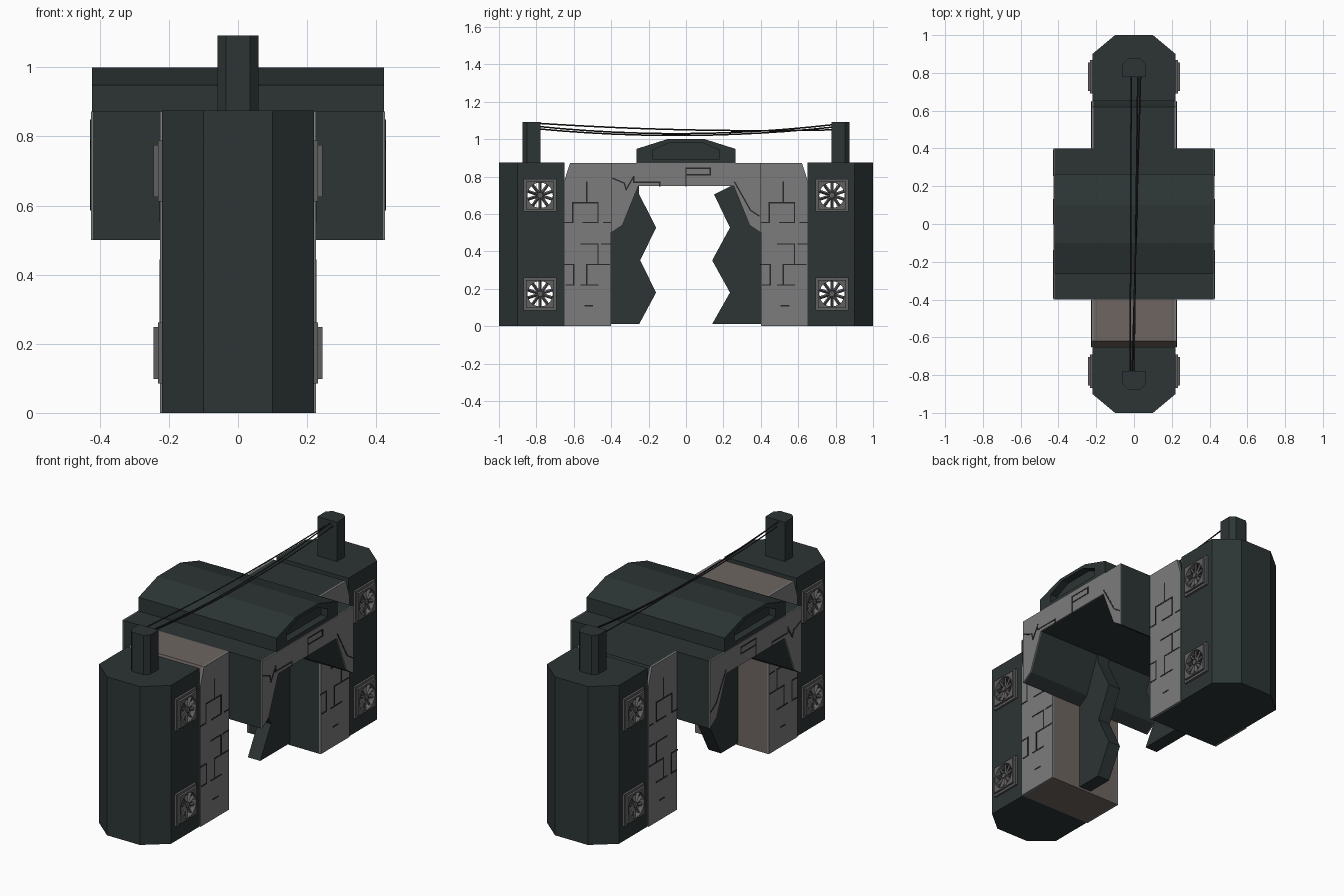
import bpy, bmesh, math
from mathutils import Matrix, Vector

if "Cube" in bpy.data.objects:
    bpy.data.objects.remove(bpy.data.objects["Cube"])


def material(name, rgb):
    m = bpy.data.materials.new(name)
    m.diffuse_color = (*rgb, 1)
    m.use_nodes = True
    m.node_tree.nodes["Principled BSDF"].inputs["Base Color"].default_value = m.diffuse_color
    return m


DARK = material("dark_metal", (0.026, 0.035, 0.035))
GREY = material("panel_grey", (0.2, 0.2, 0.2))
BROWN = material("brown_grey", (0.155, 0.13, 0.12))
FRAME = material("frame_grey", (0.12, 0.115, 0.115))
LINE = material("groove_black", (0.02, 0.02, 0.02))


def finish(name, bm, mat):
    bmesh.ops.recalc_face_normals(bm, faces=bm.faces)
    me = bpy.data.meshes.new(name)
    bm.to_mesh(me)
    bm.free()
    ob = bpy.data.objects.new(name, me)
    bpy.context.collection.objects.link(ob)
    if mat:
        me.materials.append(mat)
    return ob


def prism(name, pts, axis, lo, hi, mat):
    """Extrude a (y, z) outline along x, or an (x, y) outline along z."""
    bm = bmesh.new()
    place = (lambda a, b: (lo, a, b)) if axis == "x" else (lambda a, b: (a, b, lo))
    face = bm.faces.new([bm.verts.new(place(a, b)) for a, b in pts])
    ext = bmesh.ops.extrude_face_region(bm, geom=[face])
    step = Vector((hi - lo, 0, 0)) if axis == "x" else Vector((0, 0, hi - lo))
    bmesh.ops.translate(bm, vec=step, verts=[v for v in ext["geom"] if isinstance(v, bmesh.types.BMVert)])
    return finish(name, bm, mat)


def square(cy, cz, r):
    return [(cy - r, cz - r), (cy + r, cz - r), (cy + r, cz + r), (cy - r, cz + r)]


def circle(cy, cz, r, n=20):
    return [(cy + r * math.cos(i * math.tau / n), cz + r * math.sin(i * math.tau / n)) for i in range(n)]


def cut(ob, cutter):
    mod = ob.modifiers.new("cut", "BOOLEAN")
    mod.operation, mod.solver, mod.object = "DIFFERENCE", "EXACT", cutter
    bpy.context.view_layer.objects.active = ob
    bpy.ops.object.modifier_apply(modifier=mod.name)


def grooves(name, paths, x, width=0.007):
    """Thin dark panel lines on a side face, one strip per path segment."""
    bm = bmesh.new()
    for path in paths:
        for (y0, z0), (y1, z1) in zip(path, path[1:]):
            length = math.hypot(y1 - y0, z1 - z0) + width
            m = (Matrix.Translation((x, (y0 + y1) / 2, (z0 + z1) / 2))
                 @ Matrix.Rotation(math.atan2(z1 - z0, y1 - y0), 4, "X")
                 @ Matrix.Diagonal((0.003, length, width, 1)))
            bmesh.ops.create_cube(bm, size=1, matrix=m)
    return finish(name, bm, LINE)


# Panel lines, relative to the low-y edge of each wall and to the arch centre
WALL_LINES = [
    [(.12, .77), (.12, .66), (.045, .66), (.045, .555), (0, .555)],
    [(.12, .66), (.18, .66), (.18, .555), (.1, .555)],
    [(.21, .555), (.245, .555)],
    [(.09, .44), (.18, .44), (.18, .33), (.12, .33), (.12, .22)],
    [(.2, .44), (.245, .44)],
    [(0, .33), (.05, .33), (.05, .22), (.01, .22)],
    [(.18, .33), (.24, .33)], [(.09, .22), (.18, .22)], [(.11, .11), (.15, .11)],
]
ARCH_LINES = [
    [(-.39, .79), (-.33, .765), (-.32, .73), (-.28, .8), (-.28, .77), (-.14, .77), (-.14, .75)],
    [(0, .75), (0, .845), (.13, .845), (.13, .81), (0, .81)],
    [(.26, .77), (.345, .62), (.39, .59)],
]

# Central bridge with an arched underside
arch = [(-.4, .5), (-.34, .54), (-.255, .75), (.255, .75), (.34, .54), (.4, .5), (.4, .872), (-.4, .872)]
prism("bridge_body", arch, "x", -.42, .42, DARK)

# Bridge roof with a recessed vent in each end
roof = prism("bridge_roof", [(-.265, .87), (.265, .87), (.265, .948), (.1, 1.0), (-.1, 1.0), (-.265, .948)],
             "x", -.422, .422, DARK)
vent = [(-.18, .895), (.18, .895), (.18, .94), (.085, .982), (-.085, .982), (-.18, .94)]
for sx in (-1, 1):
    tool = prism("vent_cutter", vent, "x", sx * .38, sx * .5, None)
    cut(roof, tool)
    bpy.data.objects.remove(tool)
    prism("bridge_side_panel", arch, "x", sx * .42, sx * .426, GREY)
    grooves("bridge_panel_lines", ARCH_LINES, sx * .426)

for s in (-1, 1):
    # Inner wall with grey side panels
    wall = [(s * .4, 0), (s * .65, 0), (s * .65, .78), (s * .62, .872), (s * .4, .872)]
    prism("inner_wall", wall, "x", -.215, .215, BROWN if s < 0 else DARK)
    edge = -.65 if s < 0 else .4
    for sx in (-1, 1):
        prism("wall_side_panel", wall, "x", sx * .215, sx * .226, GREY)
        grooves("wall_panel_lines", [[(edge + y, z) for y, z in p] for p in WALL_LINES], sx * .226)

    # Outer tower with a chamfered end
    tower = prism("tower", [(-.22, s * .65), (.22, s * .65), (.22, s * .9), (.1, s), (-.1, s), (-.22, s * .9)],
                  "z", 0, .875, DARK)

    # Cable post on top of the tower
    prism("cable_post", [(-.06, s * .778), (.06, s * .778), (.06, s * .85), (.035, s * .875),
                         (-.035, s * .875), (-.06, s * .85)], "z", .87, 1.092, DARK)

    # Ventilation shafts running through the tower, with a fan at each mouth
    for z in (.173, .70):
        y = s * .78
        shaft = prism("shaft_cutter", circle(y, z, .068), "x", -.4, .4, None)
        cut(tower, shaft)
        for sx in (-1, 1):
            for name, r, a, b in (("fan_base", .088, .219, .232), ("fan_frame", .075, .232, .244)):
                cut(prism(name, square(y, z, r), "x", sx * a, sx * b, FRAME), shaft)
            bm = bmesh.new()
            for i in range(10):
                m = (Matrix.Translation((sx * .228, y, z)) @ Matrix.Rotation(i * math.tau / 10, 4, "X")
                     @ Matrix.Translation((0, 0, .041)) @ Matrix.Rotation(math.radians(35), 4, "Z")
                     @ Matrix.Diagonal((.016, .009, .058, 1)))
                bmesh.ops.create_cube(bm, size=1, matrix=m)
            finish("fan_blades", bm, FRAME)
            prism("fan_hub", circle(y, z, .015, 10), "x", sx * .216, sx * .242, FRAME)
        bpy.data.objects.remove(shaft)

# Interlocking zigzag doors
TOOTH_Z = (.012, .18, .352, .527, .705, .79)
for s, ys in ((-1, (-.25, -.16, -.245, -.16, -.25, -.25)), (1, (.14, .235, .14, .235, .15, .15))):
    # trimmed at the top so the plate ends below the bridge roof
    pts = [(s * .41, .012)] + list(zip(ys, TOOTH_Z))[:-1] + [(s * .25, .755), (s * .41, .755)]
    prism("zigzag_door", pts, "x", -.038, .038, DARK)

# Sagging cables between the posts
for x0, z0, x1, z1, mid in ((-.02, 1.085, -.015, 1.05, 1.05), (.0, 1.068, .02, 1.078, 1.03), (-.01, 1.055, .035, 1.065, 1.02)):
    cu = bpy.data.curves.new("cable", "CURVE")
    cu.dimensions, cu.bevel_depth, cu.bevel_resolution = "3D", .004, 0
    sp = cu.splines.new("POLY")
    sp.points.add(12)
    for i, p in enumerate(sp.points):
        t = i / 12
        sag = ((z0 + z1) / 2 - mid) * 4 * t * (1 - t)
        p.co = (x0 + (x1 - x0) * t, -.79 + 1.58 * t, z0 + (z1 - z0) * t - sag, 1)
    cu.materials.append(LINE)
    bpy.context.collection.objects.link(bpy.data.objects.new("cable", cu))
